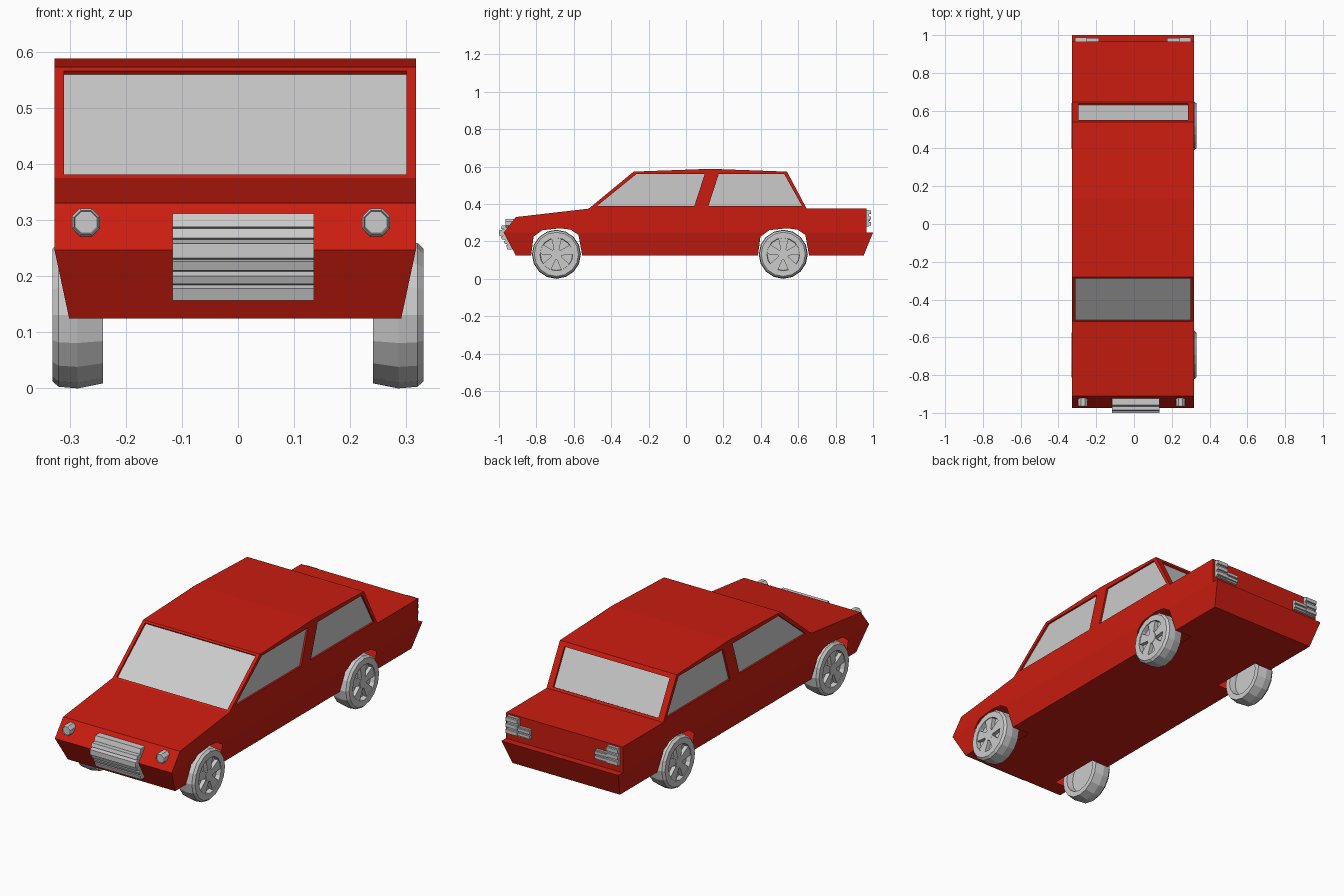
import bpy, bmesh
from math import pi, sin, cos
from mathutils import Vector, Matrix

if "Cube" in bpy.data.objects:
    bpy.data.objects.remove(bpy.data.objects["Cube"])

CX = -0.005          # body centre line
HALF = 0.322         # body half width
WHEEL_Y = (-0.693, 0.52)

red = bpy.data.materials.new("red_paint")
red.diffuse_color = (0.6, 0.012, 0.005, 1)
red.use_nodes = True
red.node_tree.nodes["Principled BSDF"].inputs["Base Color"].default_value = red.diffuse_color


def finish(name, bm, mat=None):
    bmesh.ops.recalc_face_normals(bm, faces=bm.faces)
    me = bpy.data.meshes.new(name)
    bm.to_mesh(me)
    bm.free()
    ob = bpy.data.objects.new(name, me)
    bpy.context.collection.objects.link(ob)
    if mat:
        me.materials.append(mat)
    return ob


def prism(name, pts, normal, d0, d1, bm=None):
    """Polygon swept along its normal from offset d0 to d1."""
    own = bm is None
    bm = bm or bmesh.new()
    n = Vector(normal).normalized()
    a = [bm.verts.new(Vector(p) + n * d0) for p in pts]
    b = [bm.verts.new(Vector(p) + n * d1) for p in pts]
    bm.faces.new(a)
    bm.faces.new(b[::-1])
    for i in range(len(a)):
        j = (i + 1) % len(a)
        bm.faces.new((a[i], b[i], b[j], a[j]))
    return finish(name, bm) if own else None


def lathe(bm, profile, steps):
    """Spin (x, radius) points around the x axis."""
    vs = [bm.verts.new((x, 0, r)) for x, r in profile]
    es = [bm.edges.new(p) for p in zip(vs, vs[1:])]
    bmesh.ops.spin(bm, geom=vs + es, cent=(0, 0, 0), axis=(1, 0, 0),
                   angle=2 * pi, steps=steps, use_merge=True)
    bmesh.ops.remove_doubles(bm, verts=bm.verts, dist=1e-5)


# Body: side outline, with the sill drawn in below the belt line
outline = [(-0.975, 0.247), (-0.91, 0.33), (-0.52, 0.375), (-0.28, 0.573),
           (0.13, 0.588), (0.54, 0.573), (0.645, 0.375), (0.965, 0.375),
           (0.965, 0.247), (1.0, 0.247), (0.95, 0.125), (-0.91, 0.125)]
bm = bmesh.new()
sides = []
for s in (-1, 1):
    v = [bm.verts.new((CX + s * (HALF if z > 0.2 else 0.296), y, z)) for y, z in outline]
    bm.faces.new(v[:9])
    bm.faces.new([v[0]] + v[8:])
    sides.append(v)
for i in range(len(outline)):
    j = (i + 1) % len(outline)
    bm.faces.new((sides[0][i], sides[0][j], sides[1][j], sides[1][i]))
body = finish("car_body", bm, red)


# Window panes, each with a recess cut into the body
def cross_pane(lo, hi, t0, t1, half):
    lo, hi = Vector((0, *lo)), Vector((0, *hi))
    a, b = lo.lerp(hi, t0), lo.lerp(hi, t1)
    w = Vector((half, 0, 0))
    c = Vector((CX, 0, 0))
    return [c + a - w, c + a + w, c + b + w, c + b - w]


windshield = cross_pane((-0.52, 0.375), (-0.28, 0.573), 0.03, 0.965, 0.305)
rear_window = cross_pane((0.645, 0.375), (0.54, 0.573), 0.06, 0.9, 0.29)
panes = [("windshield", windshield, (0, -0.198, 0.24)),
         ("rear_window", rear_window, (0, 0.198, 0.105))]
side_panes = {
    "front_side_window": [(-0.475, 0.39), (-0.265, 0.56), (0.10, 0.56), (0.045, 0.39)],
    "rear_side_window": [(0.12, 0.39), (0.175, 0.56), (0.525, 0.56), (0.62, 0.39)]}
for s in (-1, 1):
    for name, pts in side_panes.items():
        panes.append((name, [(CX + s * HALF, y, z) for y, z in pts], (s, 0, 0)))

cutters = []
for name, pts, n in panes:
    cutters.append(prism("window_cutter", pts, n, 0.02, -0.012))
    prism(name, pts, n, -0.009, -0.014)

# Wheel arches
arch = [(-0.145, 0.08), (-0.135, 0.125), (-0.122, 0.225), (-0.075, 0.26), (0.02, 0.27),
        (0.075, 0.263), (0.118, 0.235), (0.138, 0.125), (0.145, 0.08)]
for wy in WHEEL_Y:
    for s in (-1, 1):
        pts = [(CX, wy + y, z) for y, z in arch]
        cutters.append(prism("arch_cutter", pts, (s, 0, 0), 0.2, 0.37))

bpy.context.view_layer.objects.active = body
for c in cutters:
    c.hide_render = True
    m = body.modifiers.new("cut", 'BOOLEAN')
    m.operation, m.solver, m.object = 'DIFFERENCE', 'EXACT', c
    bpy.ops.object.modifier_apply(modifier=m.name)
    bpy.data.objects.remove(c)

# Open the arches into the hollow shell
bm = bmesh.new()
bm.from_mesh(body.data)
inner = []
for f in bm.faces:
    c = f.calc_center_median()
    if 0.19 < abs(c.x - CX) < 0.296 and 0.13 < c.z < 0.28 and min(abs(c.y - w) for w in WHEEL_Y) < 0.15:
        inner.append(f)
bmesh.ops.delete(bm, geom=inner, context='FACES')
bm.to_mesh(body.data)
bm.free()

# Wheels: lathed tyre and rim with five wedge spokes
tyre = [(-0.015, 0), (-0.015, 0.088), (-0.045, 0.095), (-0.045, 0.122), (0, 0.131),
        (0.034, 0.128), (0.045, 0.118), (0.045, 0.088), (0.022, 0.086), (0.022, 0)]
for wy, end in zip(WHEEL_Y, ("front", "rear")):
    for s in (-1, 1):
        bm = bmesh.new()
        lathe(bm, tyre, 16)
        for k in range(5):
            a = 2 * pi * k / 5 + 0.3
            u, t = Vector((0, cos(a), sin(a))), Vector((0, -sin(a), cos(a)))
            pts = [u * 0.012 - t * 0.011, u * 0.012 + t * 0.011,
                   u * 0.089 + t * 0.028, u * 0.089 - t * 0.028]
            prism("", pts, (1, 0, 0), 0.02, 0.041, bm)
        lathe(bm, [(0.022, 0.03), (0.042, 0.03), (0.042, 0)], 10)
        bmesh.ops.scale(bm, vec=(s, 1, 1), verts=bm.verts)
        bmesh.ops.translate(bm, vec=(s * 0.286, wy, 0.131), verts=bm.verts)
        finish(end + "_wheel", bm)

# Headlights: octagonal lamps with a raised rim
for s in (-1, 1):
    bm = bmesh.new()
    lathe(bm, [(0, 0), (0, 0.027), (0.04, 0.027), (0.046, 0.023), (0.042, 0.021), (0.042, 0)], 8)
    bmesh.ops.rotate(bm, matrix=Matrix.Rotation(pi / 8, 3, 'X'), verts=bm.verts)
    bmesh.ops.rotate(bm, matrix=Matrix.Rotation(-pi / 2, 3, 'Z'), verts=bm.verts)
    bmesh.ops.translate(bm, vec=(-0.0125 + s * 0.2585, -0.92, 0.296), verts=bm.verts)
    finish("headlight", bm)

# Grille: slatted profile wrapped over the nose
slats = [(-0.91, 0.312), (-0.958, 0.312), (-0.966, 0.288), (-0.952, 0.285), (-0.984, 0.285),
         (-0.99, 0.268), (-0.972, 0.265), (-1.0, 0.258), (-1.0, 0.232), (-0.976, 0.23),
         (-0.99, 0.226), (-0.984, 0.21), (-0.962, 0.208), (-0.974, 0.2), (-0.968, 0.186),
         (-0.95, 0.184), (-0.962, 0.178), (-0.955, 0.157), (-0.90, 0.157)]
prism("grille", [(0.009, y, z) for y, z in slats], (1, 0, 0), -0.126, 0.126)

# Tail lights: ribbed stepped blocks, tall outside and short inside
for s in (-1, 1):
    bm = bmesh.new()
    for x0, x1, z0, z1, y1 in ((0.245, 0.308, 0.28, 0.368, 0.978), (0.245, 0.308, 0.286, 0.304, 0.988),
                               (0.245, 0.308, 0.316, 0.334, 0.988), (0.245, 0.308, 0.346, 0.364, 0.988),
                               (0.18, 0.25, 0.28, 0.33, 0.976), (0.18, 0.25, 0.288, 0.302, 0.984),
                               (0.18, 0.25, 0.31, 0.324, 0.984)):
        pts = [(CX + s * x, 0, z) for x, z in ((x0, z0), (x1, z0), (x1, z1), (x0, z1))]
        prism("", pts, (0, 1, 0), 0.96, y1, bm)
    finish("tail_light", bm)
